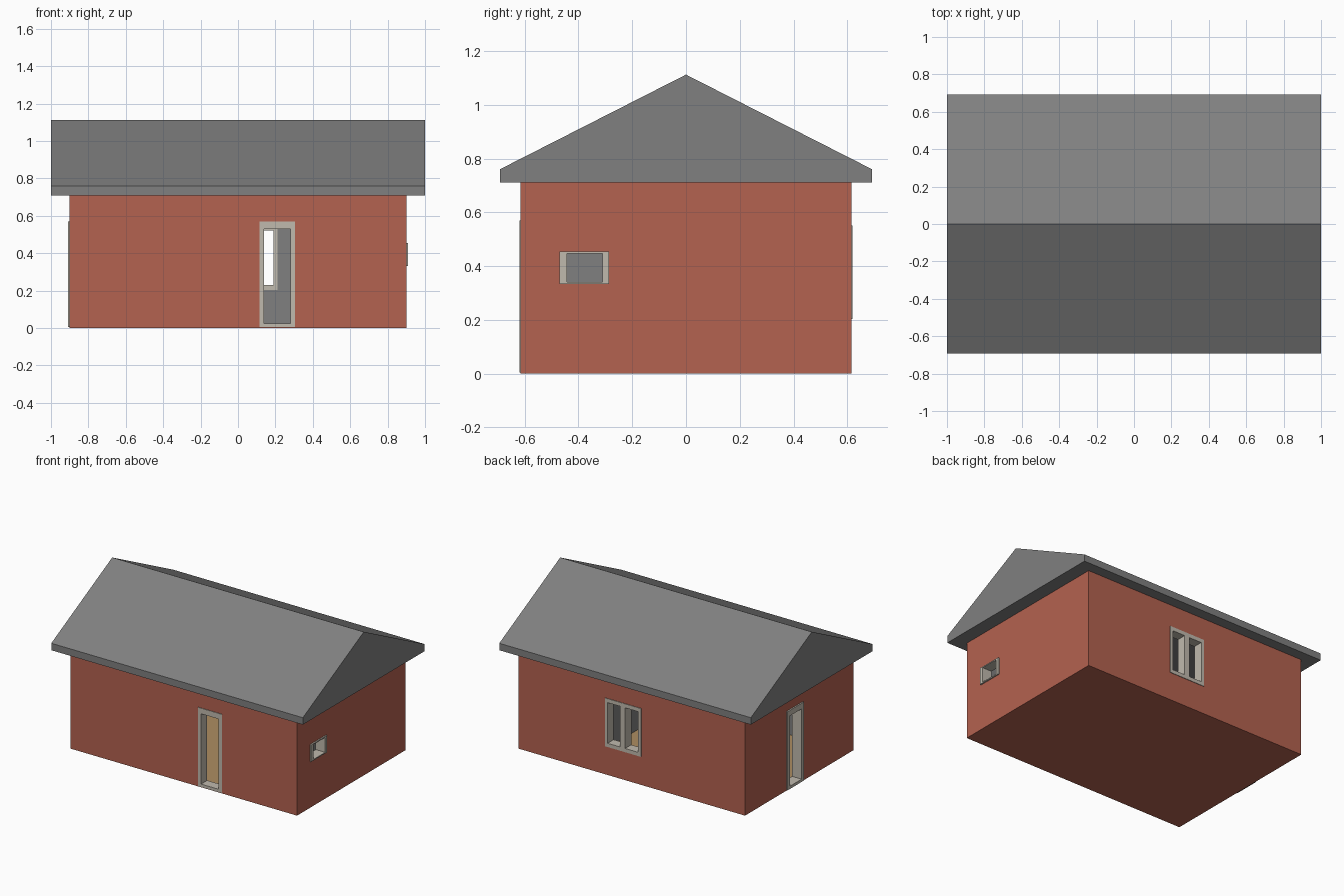
import bpy, bmesh
from mathutils import Matrix, Vector

if "Cube" in bpy.data.objects:
    bpy.data.objects.remove(bpy.data.objects["Cube"])

WX, WY, WH, T = 0.9, 0.615, 0.71, 0.06   # wall half sizes, height, thickness


def material(name, rgb):
    m = bpy.data.materials.new(name)
    m.diffuse_color = (*rgb, 1)
    m.use_nodes = True
    m.node_tree.nodes["Principled BSDF"].inputs["Base Color"].default_value = m.diffuse_color
    return m


RED = material("brick_red", (0.456, 0.122, 0.080))
GREY = material("slate_grey", (0.216, 0.216, 0.216))
BEIGE = material("frame_beige", (0.53, 0.49, 0.42))
TAN = material("wood_tan", (0.42, 0.27, 0.12))


def add_box(bm, lo, hi):
    lo, hi = Vector(lo), Vector(hi)
    m = Matrix.Translation((lo + hi) / 2) @ Matrix.Diagonal((*(hi - lo), 1))
    bmesh.ops.create_cube(bm, size=1, matrix=m)


def make(name, bm, *mats):
    bmesh.ops.recalc_face_normals(bm, faces=bm.faces)
    me = bpy.data.meshes.new(name)
    bm.to_mesh(me)
    bm.free()
    for m in mats:
        me.materials.append(m)
    ob = bpy.data.objects.new(name, me)
    bpy.context.collection.objects.link(ob)
    return ob


def boxes(name, mat, *pairs):
    bm = bmesh.new()
    for lo, hi in pairs:
        add_box(bm, lo, hi)
    return make(name, bm, mat)


# Openings: name, wall axis, side, outer span, height span, inner span, inner height, mullion
openings = [
    ("front_door_frame", 1, -1, (0.115, 0.305), (0.005, 0.57), (0.14, 0.28), (0.025, 0.53), None),
    ("left_door_frame", 0, -1, (-0.04, 0.145), (0.005, 0.57), (-0.013, 0.118), (0.025, 0.53), None),
    ("right_window_frame", 0, 1, (-0.47, -0.287), (0.333, 0.455), (-0.443, -0.31), (0.341, 0.447), None),
    ("back_window_frame", 1, 1, (-0.075, 0.212), (0.203, 0.55), (-0.05, 0.19), (0.23, 0.522), (0.05, 0.09)),
]


def span_box(axis, depth, along, height):
    """Corner pair of a box given depth through the wall, span along it and height."""
    lo, hi = [0, 0, height[0]], [0, 0, height[1]]
    lo[axis], hi[axis] = depth
    lo[1 - axis], hi[1 - axis] = along
    return lo, hi


# Hollow wall shell with the openings cut through
walls = boxes("walls", RED, ((-WX, -WY, 0), (WX, WY, WH)))
walls.data.materials.append(GREY)
walls.data.materials.append(TAN)
cuts = [((T - WX, T - WY, 0.01), (WX - T, WY - T, WH + 0.1))]
for name, ax, side, outer, hz, inner, iz, mull in openings:
    wall = (WX, WY)[ax]
    d = sorted((side * (wall - T - 0.02), side * (wall + 0.05)))
    cuts.append(span_box(ax, d, outer, hz))
    # Frame bars: two posts, head, sill and an optional mullion
    d = sorted((side * (wall - T - 0.005), side * (wall + (0.01, 0.004)[ax])))
    bars = [span_box(ax, d, (outer[0], inner[0]), hz),
            span_box(ax, d, (inner[1], outer[1]), hz),
            span_box(ax, d, inner, (iz[1], hz[1])),
            span_box(ax, d, inner, (hz[0], iz[0]))]
    if mull:
        bars.append(span_box(ax, d, mull, iz))
    boxes(name, BEIGE, *bars)

bpy.context.view_layer.objects.active = walls
for lo, hi in cuts:
    cutter = boxes("cutter", RED, (lo, hi))
    cutter.hide_render = True
    mod = walls.modifiers.new("cut", 'BOOLEAN')
    mod.operation, mod.solver, mod.object = 'DIFFERENCE', 'EXACT', cutter
    bpy.ops.object.modifier_apply(modifier=mod.name)
    bpy.data.objects.remove(cutter)

# Interior colours: tan floor, grey inner walls
for f in walls.data.polygons:
    c = f.center
    inside = abs(c.x) < WX - 0.001 and abs(c.y) < WY - 0.001 and c.z > 0.003
    f.material_index = 0
    if inside:
        f.material_index = 2 if f.normal.z > 0.9 and c.z < 0.05 else 1

# Inner partition wall
boxes("partition", GREY, ((0.42, T - WY, 0.01), (0.47, WY - T, WH)))

# Gable roof: profile extruded along x
bm = bmesh.new()
profile = [(-0.692, 0.71), (0.692, 0.71), (0.692, 0.76), (0, 1.112), (-0.692, 0.76)]
face = bm.faces.new([bm.verts.new((-1, y, z)) for y, z in profile])
ext = bmesh.ops.extrude_face_region(bm, geom=[face])
bmesh.ops.translate(bm, vec=(2, 0, 0),
                    verts=[v for v in ext["geom"] if isinstance(v, bmesh.types.BMVert)])
make("roof", bm, GREY)
